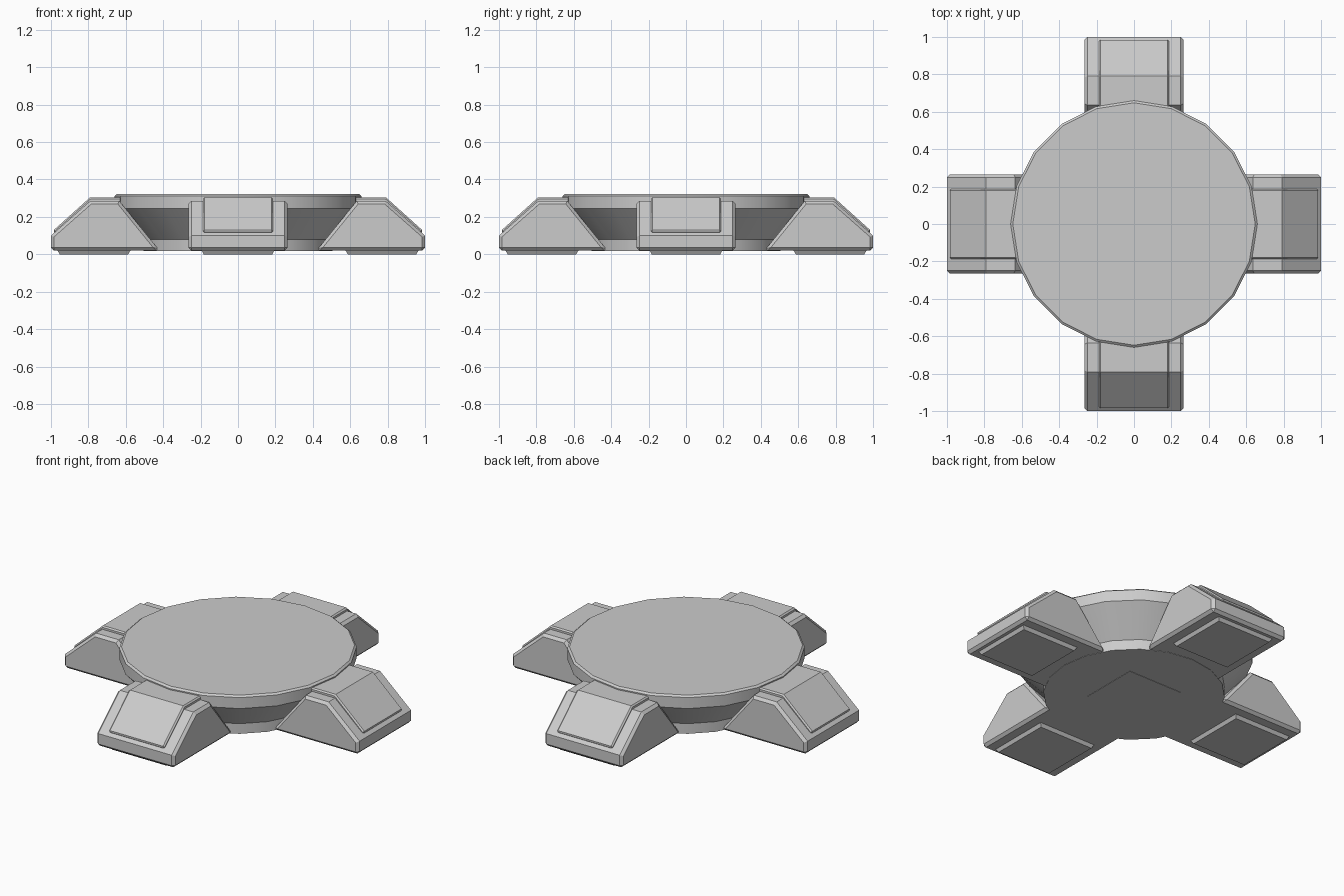
import bpy, bmesh, math
from mathutils import Matrix

if "Cube" in bpy.data.objects:
    bpy.data.objects.remove(bpy.data.objects["Cube"])


def make_object(name, bm, matrix=None):
    if matrix:
        bm.transform(matrix)
    bmesh.ops.recalc_face_normals(bm, faces=bm.faces[:])
    mesh = bpy.data.meshes.new(name)
    bm.to_mesh(mesh)
    bm.free()
    obj = bpy.data.objects.new(name, mesh)
    bpy.context.collection.objects.link(obj)
    return obj


def lathe(name, rings, sides, offset=0.0, matrix=None):
    """Stack of (radius, z) polygons, capped at both ends."""
    bm = bmesh.new()
    loops = [[bm.verts.new((r * math.cos(offset + 2 * math.pi * i / sides),
                            r * math.sin(offset + 2 * math.pi * i / sides), z))
              for i in range(sides)] for r, z in rings]
    for a, b in zip(loops, loops[1:]):
        for i in range(sides):
            j = (i + 1) % sides
            bm.faces.new((a[i], a[j], b[j], b[i]))
    bm.faces.new(loops[0])
    bm.faces.new(loops[-1])
    return make_object(name, bm, matrix)


def extrude_profile(name, profile, half_width, bevel, matrix):
    """Side profile in x/z extruded along y, with chamfered side edges."""
    bm = bmesh.new()
    sides = [[bm.verts.new((x, y, z)) for x, z in profile]
             for y in (-half_width, half_width)]
    n = len(profile)
    for i in range(n):
        j = (i + 1) % n
        bm.faces.new((sides[0][i], sides[0][j], sides[1][j], sides[1][i]))
    for loop in sides:
        bm.faces.new(loop)
    obj = make_object(name, bm, matrix)
    mod = obj.modifiers.new("chamfer", 'BEVEL')
    mod.width = bevel
    mod.segments = 1
    mod.limit_method = 'ANGLE'
    mod.angle_limit = math.radians(60)
    return obj


# Round platform with a tapered underside
disc = lathe("platform_disc", [(0.505, 0.018), (0.505, 0.08), (0.66, 0.245),
                               (0.66, 0.312), (0.648, 0.322)], 20)
bpy.context.view_layer.objects.active = disc
disc.select_set(True)
bpy.ops.object.shade_smooth_by_angle(angle=math.radians(30))

# Thin square plate under the centre
root2 = math.sqrt(2)
lathe("centre_plate", [(0.185 * root2, 0.016), (0.185 * root2, 0.03)], 4, math.pi / 4)

# Four feet, each with a raised top panel and a ground pad
foot_profile = [(0.42, 0.02), (1.0, 0.02), (1.0, 0.1), (0.79, 0.285), (0.635, 0.285)]
panel_profile = [(0.62, 0.25), (0.78, 0.25), (0.955, 0.095),
                 (0.99, 0.125), (0.79, 0.305), (0.62, 0.305)]
for i, side in enumerate(("right", "back", "left", "front")):
    turn = Matrix.Rotation(i * math.pi / 2, 4, 'Z')
    extrude_profile(side + "_foot", foot_profile, 0.265, 0.016, turn)
    extrude_profile(side + "_foot_panel", panel_profile, 0.188, 0.008, turn)
    lathe(side + "_foot_pad", [(0.183 * root2, 0.0), (0.196 * root2, 0.022)], 4,
          math.pi / 4, turn @ Matrix.Translation((0.77, 0, 0)))
